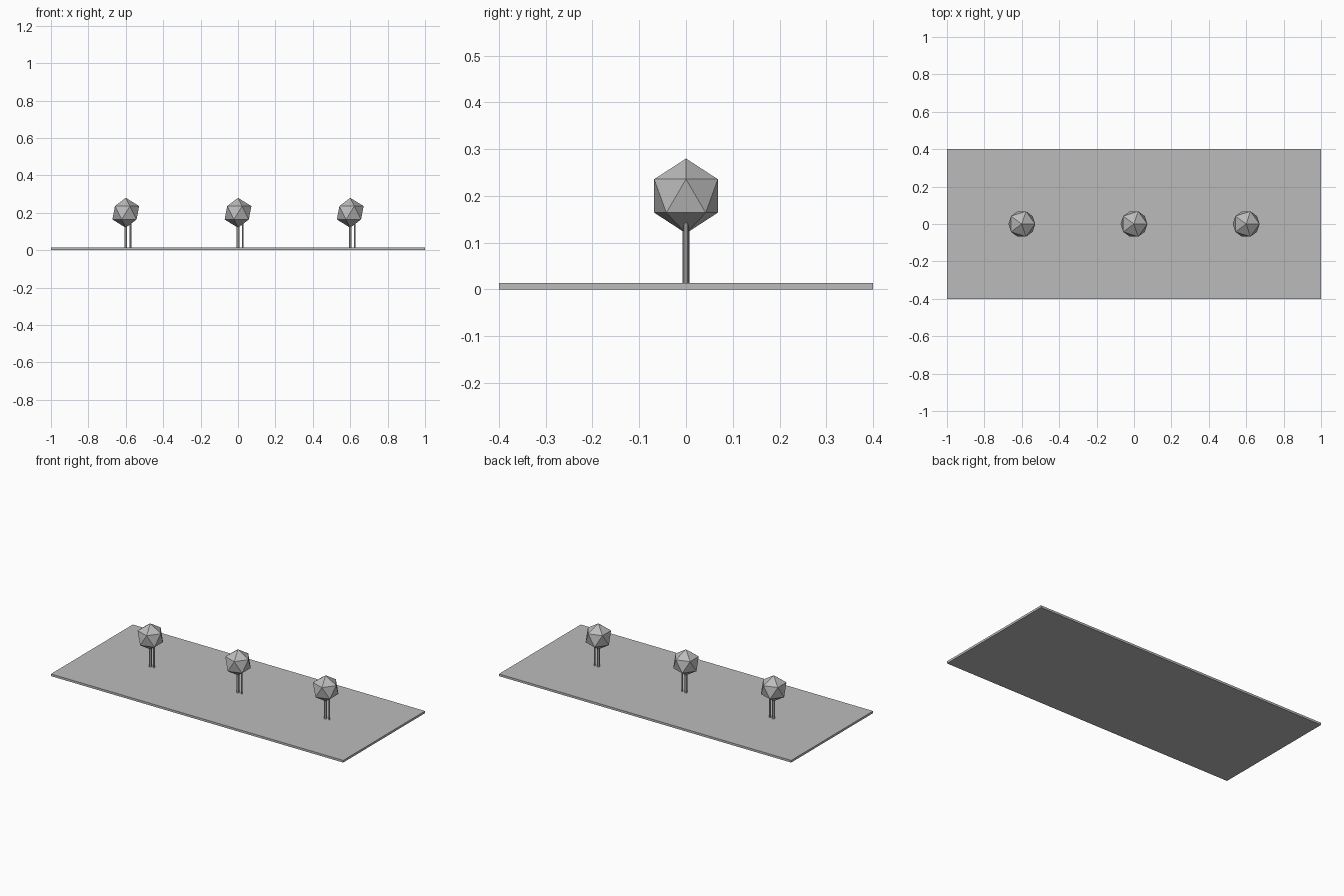
import bpy

if "Cube" in bpy.data.objects:
    bpy.data.objects.remove(bpy.data.objects["Cube"])

# single flat grey
grey = bpy.data.materials.new("plain grey")
grey.diffuse_color = (0.5, 0.5, 0.5, 1)
grey.use_nodes = True
grey.node_tree.nodes["Principled BSDF"].inputs["Base Color"].default_value = grey.diffuse_color


def finish(name):
    ob = bpy.context.object
    ob.name = name
    ob.data.materials.append(grey)
    return ob


def post(name, x, r, z0, z1):
    bpy.ops.mesh.primitive_cylinder_add(vertices=6, radius=r, depth=z1 - z0,
                                        location=(x, 0, (z0 + z1) / 2))
    return finish(name)


# base slab
bpy.ops.mesh.primitive_cube_add(size=1, location=(0, 0, 0.0067))
slab = finish("base_slab")
slab.scale = (2, 0.8, 0.0134)

# three small trees, each with a trunk, a thin side stem and a faceted crown
for i, x in enumerate((-0.6, 0, 0.6), 1):
    post(f"trunk_{i}", x, 0.008, 0.012, 0.16)
    post(f"side_stem_{i}", x + 0.025, 0.005, 0.012, 0.16)
    bpy.ops.mesh.primitive_ico_sphere_add(subdivisions=1, radius=0.08,
                                          location=(x, 0, 0.2))
    finish(f"crown_{i}")
